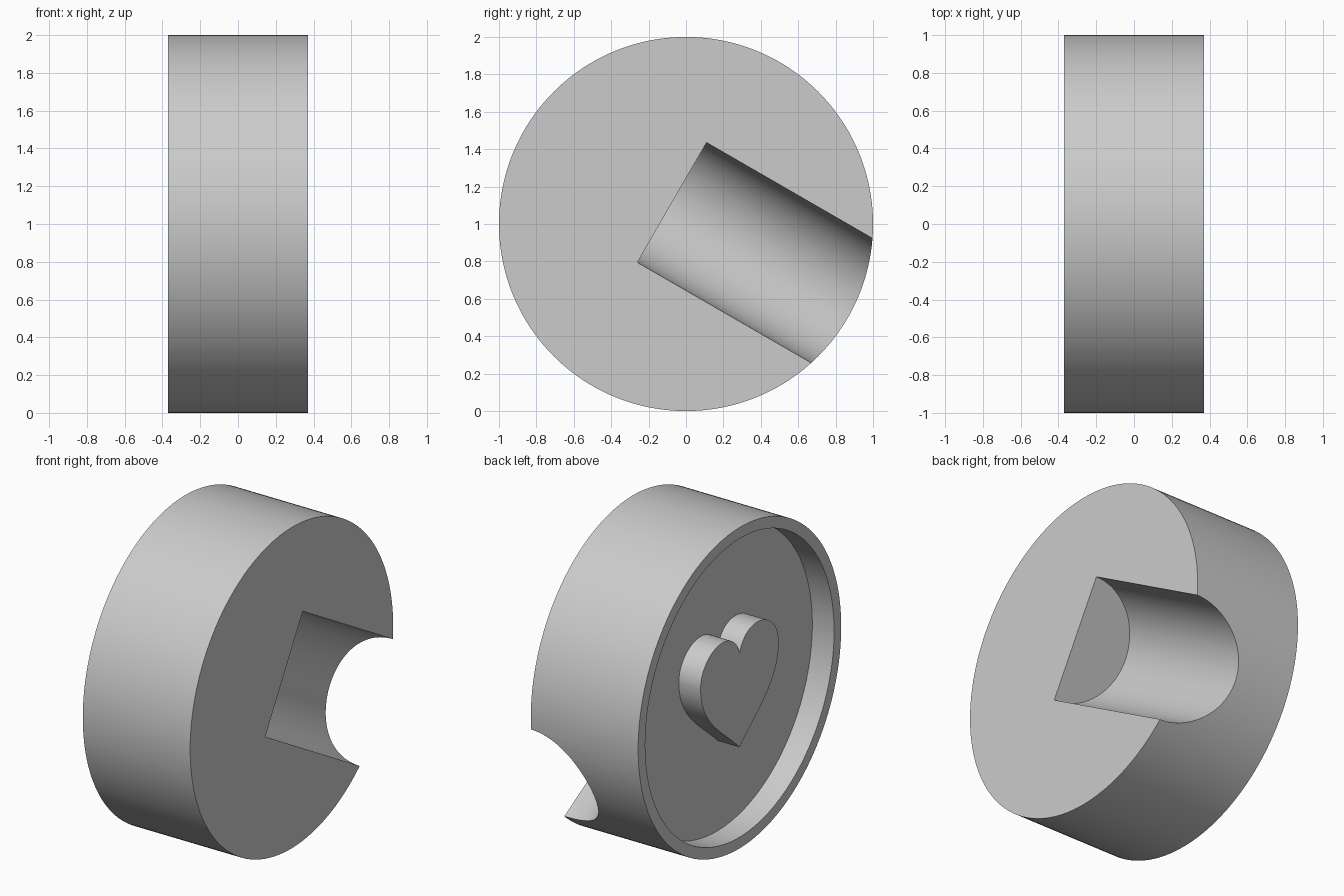
import bpy, bmesh, math
from mathutils import Vector, Matrix
from mathutils.geometry import interpolate_bezier

if "Cube" in bpy.data.objects:
    bpy.data.objects.remove(bpy.data.objects["Cube"], do_unlink=True)

HALF_WIDTH = 0.37
RECESS = 0.15
CENTRE = Vector((0, 0, 1))

grey = bpy.data.materials.new("plain_grey")
grey.use_nodes = True
grey.diffuse_color = (0.6, 0.6, 0.6, 1)
grey.node_tree.nodes["Principled BSDF"].inputs["Base Color"].default_value = (0.6, 0.6, 0.6, 1)


def finish(bm, name):
    bmesh.ops.recalc_face_normals(bm, faces=bm.faces)
    mesh = bpy.data.meshes.new(name)
    bm.to_mesh(mesh)
    bm.free()
    mesh.materials.append(grey)
    obj = bpy.data.objects.new(name, mesh)
    bpy.context.collection.objects.link(obj)
    return obj


def cylinder(name, radius, start, end, segments=160):
    axis = end - start
    turn = axis.to_track_quat('Z', 'Y').to_matrix().to_4x4()
    bm = bmesh.new()
    bmesh.ops.create_cone(bm, cap_ends=True, segments=segments, radius1=radius, radius2=radius,
                          depth=axis.length,
                          matrix=Matrix.Translation((start + end) / 2) @ turn)
    return finish(bm, name)


def activate(obj):
    bpy.ops.object.select_all(action='DESELECT')
    obj.select_set(True)
    bpy.context.view_layer.objects.active = obj


def cut(target, cutter):
    cutter.hide_render = True
    mod = target.modifiers.new("cut", 'BOOLEAN')
    mod.operation = 'DIFFERENCE'
    mod.solver = 'EXACT'
    mod.object = cutter
    activate(target)
    bpy.ops.object.modifier_apply(modifier=mod.name)
    bpy.data.objects.remove(cutter, do_unlink=True)


# Disc body lying on its side
side = Vector((HALF_WIDTH, 0, 0))
body = cylinder("disc_body", 1.0, CENTRE - side, CENTRE + side)

# Shallow round recess that leaves a thin rim
floor_x = -HALF_WIDTH + RECESS
cut(body, cylinder("recess_cutter", 0.93, CENTRE + Vector((-0.6, 0, 0)),
                   CENTRE + Vector((floor_x, 0, 0))))

# Half-round groove running out through the edge, sloping down
slope = math.radians(-30)
groove_start = Vector((HALF_WIDTH, -0.075, 1.115))
groove_dir = Vector((0, math.cos(slope), math.sin(slope)))
cut(body, cylinder("groove_cutter", HALF_WIDTH, groove_start,
                   groove_start + groove_dir * 1.6, 128))

# Raised heart: half outline from curves, mirrored, then extruded to the rim
notch, top, flank, tip = (0, 0.215), (0.17, 0.345), (0.385, 0.14), (0, -0.37)
curves = [(notch, (0.02, 0.29), (0.08, 0.345), top),
          (top, (0.29, 0.345), (0.385, 0.25), flank),
          (flank, (0.385, -0.1), (0.15, -0.22), tip)]
half = []
for curve in curves:
    half += interpolate_bezier(*[Vector((a, b, 0)) for a, b in curve], 20)[:-1]
half.append(Vector((*tip, 0)))
outline = half + [Vector((-p.x, p.y, 0)) for p in half[-2:0:-1]]

bm = bmesh.new()
base = bm.faces.new([bm.verts.new((floor_x + 0.005, p.x, 1 + p.y)) for p in outline])
raised = bmesh.ops.extrude_face_region(bm, geom=[base])
bmesh.ops.translate(bm, vec=(-RECESS - 0.005, 0, 0),
                    verts=[v for v in raised["geom"] if isinstance(v, bmesh.types.BMVert)])
heart = finish(bm, "raised_heart")

for obj in (body, heart):
    activate(obj)
    bpy.ops.object.shade_smooth_by_angle(angle=math.radians(30))
